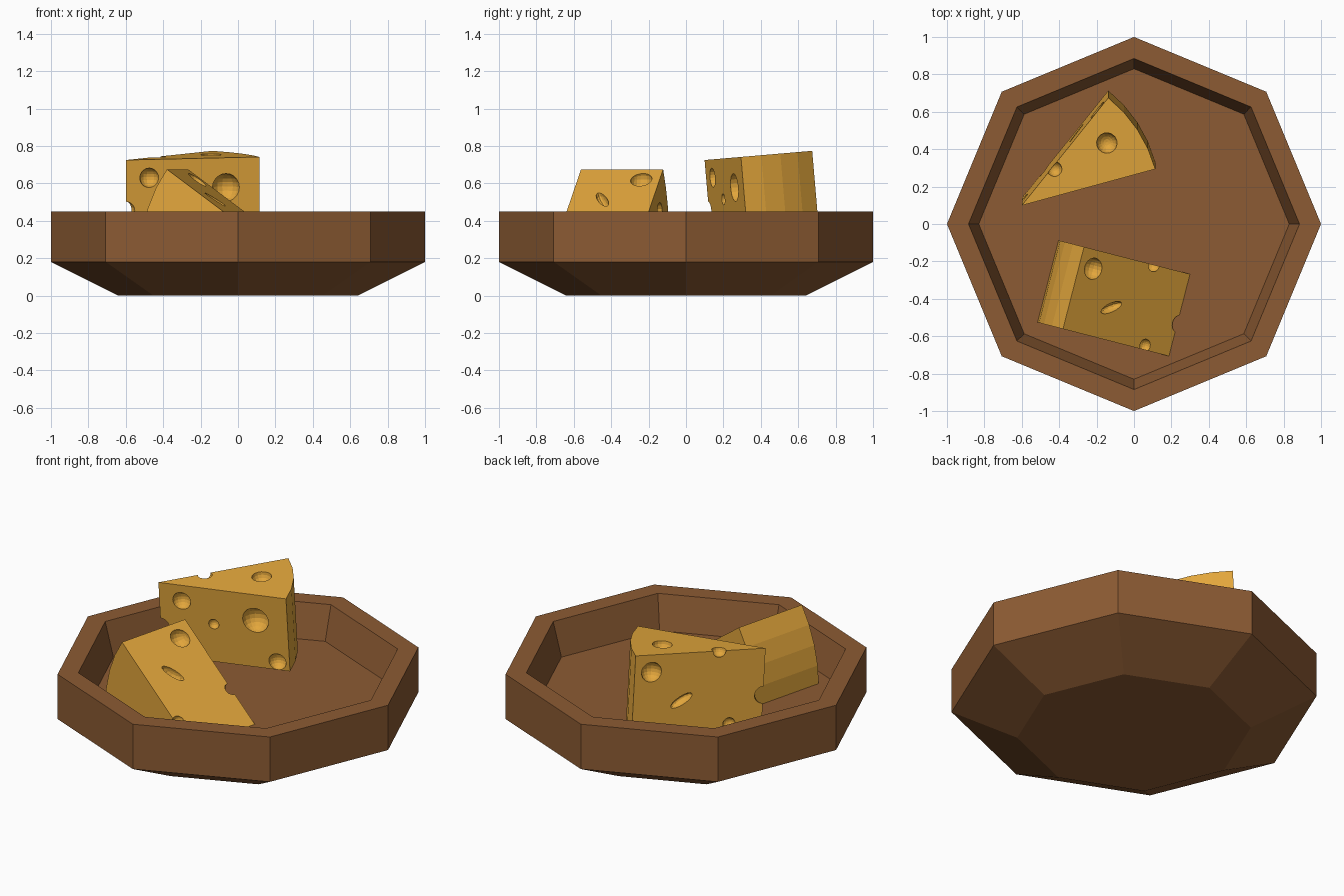
import bpy, bmesh
from math import sin, cos, pi, radians
from mathutils import Matrix, Vector

if "Cube" in bpy.data.objects:
    bpy.data.objects.remove(bpy.data.objects["Cube"])


def material(name, rgb):
    m = bpy.data.materials.new(name)
    m.diffuse_color = (*rgb, 1)
    m.use_nodes = True
    m.node_tree.nodes["Principled BSDF"].inputs["Base Color"].default_value = m.diffuse_color
    return m


wood = material("brown wood", (0.265, 0.105, 0.033))
yellow = material("yellow cheese", (0.77, 0.385, 0.045))


def add_object(name, bm, mat):
    bmesh.ops.recalc_face_normals(bm, faces=bm.faces)
    mesh = bpy.data.meshes.new(name)
    bm.to_mesh(mesh)
    bm.free()
    mesh.materials.append(mat)
    ob = bpy.data.objects.new(name, mesh)
    bpy.context.collection.objects.link(ob)
    return ob


# Eight-sided bowl: (radius, height) profile from underside over the rim to the floor
profile = [(0.64, 0), (1, 0.18), (1, 0.45), (0.885, 0.45), (0.83, 0.25)]
bm = bmesh.new()
rings = [[bm.verts.new((r * cos(i * pi / 4), r * sin(i * pi / 4), z)) for i in range(8)]
         for r, z in profile]
for a, b in zip(rings, rings[1:]):
    for i in range(8):
        j = (i + 1) % 8
        bm.faces.new((a[i], a[j], b[j], b[i]))
bm.faces.new(rings[0])
bm.faces.new(rings[-1])
add_object("bowl", bm, wood)

# Cheese wedge: tip at the origin, a sector of radius R extruded upwards
R, ANGLE, THICK = 0.74, radians(36), 0.453
bm = bmesh.new()
outline = [(0, 0)] + [(R * cos(ANGLE * i / 4), R * sin(ANGLE * i / 4)) for i in range(5)]
base = bm.faces.new([bm.verts.new((x, y, 0)) for x, y in outline])
top = bmesh.ops.extrude_face_region(bm, geom=[base])
bmesh.ops.translate(bm, vec=(0, 0, THICK),
                    verts=[v for v in top["geom"] if isinstance(v, bmesh.types.BMVert)])
wedge = add_object("cheese_back", bm, yellow)

# Round holes: centre and radius
side = Vector((cos(ANGLE), sin(ANGLE), 0))


def on_side(dist, z):
    return side * dist + Vector((0, 0, z))


holes = [
    ((0.13, 0, 0.355), 0.052), ((0.555, 0, 0.293), 0.075),   # first cut face
    ((0.31, 0, 0.235), 0.03), ((0.67, 0, 0.05), 0.05),
    ((0, 0, 0.18), 0.05),                                    # notch in the tip
    ((0.527, 0.203, THICK), 0.055), ((0.22, 0.142, THICK), 0.04),  # top
    (on_side(0.645, 0.352), 0.058), (on_side(0.187, 0.023), 0.035),  # second cut face
]
bm = bmesh.new()
for centre, r in holes:
    bmesh.ops.create_uvsphere(bm, u_segments=16, v_segments=10, radius=r,
                              matrix=Matrix.Translation(centre))
# Narrow slit hole on the second cut face
along = (side * 0.12 + Vector((0, 0, -0.077))).normalized()
normal = Vector((-sin(ANGLE), cos(ANGLE), 0))
frame = Matrix((along, normal, along.cross(normal))).transposed().to_4x4()
bmesh.ops.create_uvsphere(
    bm, u_segments=12, v_segments=8, radius=1,
    matrix=Matrix.Translation(on_side(0.465, 0.175)) @ frame @ Matrix.Diagonal((0.07, 0.04, 0.025, 1)))
cutter = add_object("hole_cutter", bm, yellow)
cutter.hide_render = True

# Cut the holes, bake the result and remove the helper
mod = wedge.modifiers.new("holes", 'BOOLEAN')
mod.operation = 'DIFFERENCE'
mod.solver = 'EXACT'
mod.object = cutter
bpy.context.view_layer.update()
cut = bpy.data.meshes.new_from_object(wedge.evaluated_get(bpy.context.evaluated_depsgraph_get()))
wedge.modifiers.clear()
wedge.data = cut
bpy.data.objects.remove(cutter)

# Back wedge stands upright with a slight lean
wedge.matrix_world = (Matrix.Translation((-0.6, 0.138, 0.273)) @
                      Matrix.Rotation(radians(4.9), 4, 'X') @
                      Matrix.Rotation(radians(15.3), 4, 'Z'))

# Front wedge is the same piece lying on its first cut face
lying = bpy.data.objects.new("cheese_front", cut)
bpy.context.collection.objects.link(lying)
lying.matrix_world = (Matrix.Translation((0.2, -0.71, 0.24)) @
                      Matrix.Rotation(radians(165.6), 4, 'Z') @
                      Matrix.Rotation(radians(90), 4, 'X'))
